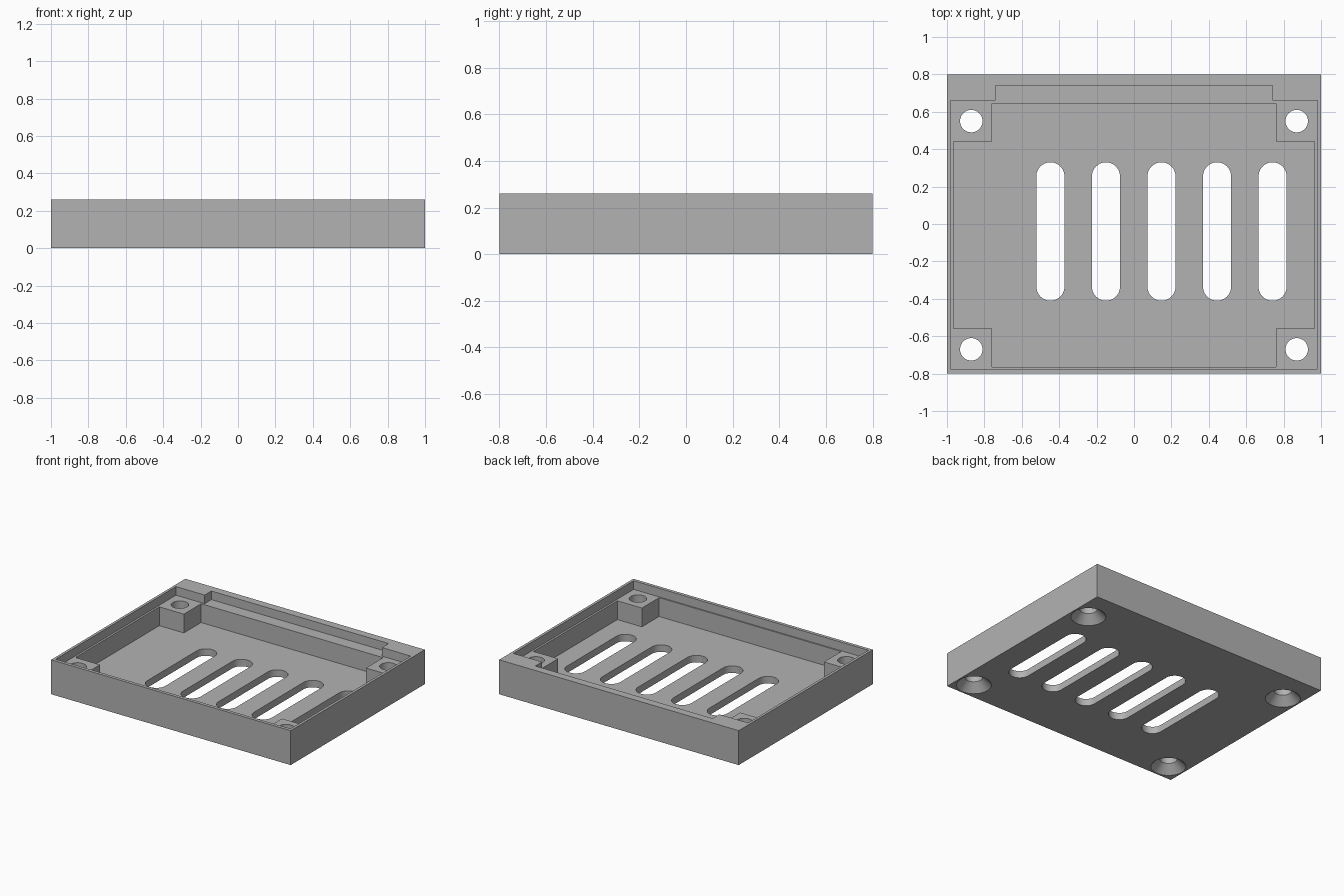
import bpy, bmesh
from math import cos, sin, pi, radians

cube = bpy.data.objects.get("Cube")
if cube:
    bpy.data.objects.remove(cube, do_unlink=True)

HEIGHT, LEDGE, FLOOR = 0.26, 0.195, 0.053

grey = bpy.data.materials.new("plain_grey")
grey.use_nodes = True
grey.diffuse_color = (0.45, 0.45, 0.45, 1)
grey.node_tree.nodes["Principled BSDF"].inputs["Base Color"].default_value = (0.45, 0.45, 0.45, 1)


def loft(name, lower, upper, z0, z1):
    """Solid between two matching outlines."""
    bm = bmesh.new()
    a = [bm.verts.new((x, y, z0)) for x, y in lower]
    b = [bm.verts.new((x, y, z1)) for x, y in upper]
    bm.faces.new(a[::-1])
    bm.faces.new(b)
    for i in range(len(a)):
        j = (i + 1) % len(a)
        bm.faces.new((a[i], a[j], b[j], b[i]))
    bmesh.ops.recalc_face_normals(bm, faces=bm.faces)
    mesh = bpy.data.meshes.new(name)
    bm.to_mesh(mesh)
    bm.free()
    mesh.materials.append(grey)
    obj = bpy.data.objects.new(name, mesh)
    bpy.context.collection.objects.link(obj)
    return obj


def prism(name, outline, z0, z1):
    return loft(name, outline, outline, z0, z1)


def circle(x, y, r, n=48):
    return [(x + r * cos(2 * pi * i / n), y + r * sin(2 * pi * i / n)) for i in range(n)]


def slot(x, y, r, half, n=20):
    """Rounded slot running along y."""
    top = [(x + r * cos(pi * i / n), y + half - r + r * sin(pi * i / n)) for i in range(n + 1)]
    return top + [(2 * x - px, 2 * y - py) for px, py in top]


def cut(target, cutter):
    cutter.hide_render = True
    mod = target.modifiers.new("cut", 'BOOLEAN')
    mod.operation = 'DIFFERENCE'
    mod.solver = 'EXACT'
    mod.object = cutter
    bpy.ops.object.select_all(action='DESELECT')
    bpy.context.view_layer.objects.active = target
    target.select_set(True)
    bpy.ops.object.modifier_apply(modifier=mod.name)
    bpy.data.objects.remove(cutter, do_unlink=True)


# Outer block
tray = prism("vented_tray", [(-1, -0.8), (1, -0.8), (1, 0.8), (-1, 0.8)], 0, HEIGHT)

# Rim recess with the wide notch at the back
half = [(0.98, -0.775), (0.98, 0.66), (0.74, 0.66), (0.74, 0.74)]
recess = half + [(-x, y) for x, y in reversed(half)]
cut(tray, prism("rim_recess", recess, LEDGE, HEIGHT + 0.1))

# Deep cavity, leaving a screw post in each corner
half = [(0.76, -0.765), (0.76, -0.56), (0.965, -0.56),
        (0.965, 0.44), (0.76, 0.44), (0.76, 0.645)]
cavity = half + [(-x, y) for x, y in reversed(half)]
cut(tray, prism("cavity", cavity, FLOOR, HEIGHT + 0.1))

# Vent slots
for i in range(5):
    cut(tray, prism("vent_slot", slot(-0.447 + 0.297 * i, -0.04, 0.075, 0.37), -0.1, 0.12))

# Screw holes, countersunk from below
for x in (-0.87, 0.87):
    for y in (-0.67, 0.55):
        cut(tray, prism("screw_hole", circle(x, y, 0.06), -0.1, HEIGHT + 0.1))
        cut(tray, loft("countersink", circle(x, y, 0.13), circle(x, y, 0.055), -0.01, 0.065))

# Round walls smooth, corners sharp
bpy.ops.object.select_all(action='DESELECT')
tray.select_set(True)
bpy.context.view_layer.objects.active = tray
bpy.ops.object.shade_smooth_by_angle(angle=radians(25))
